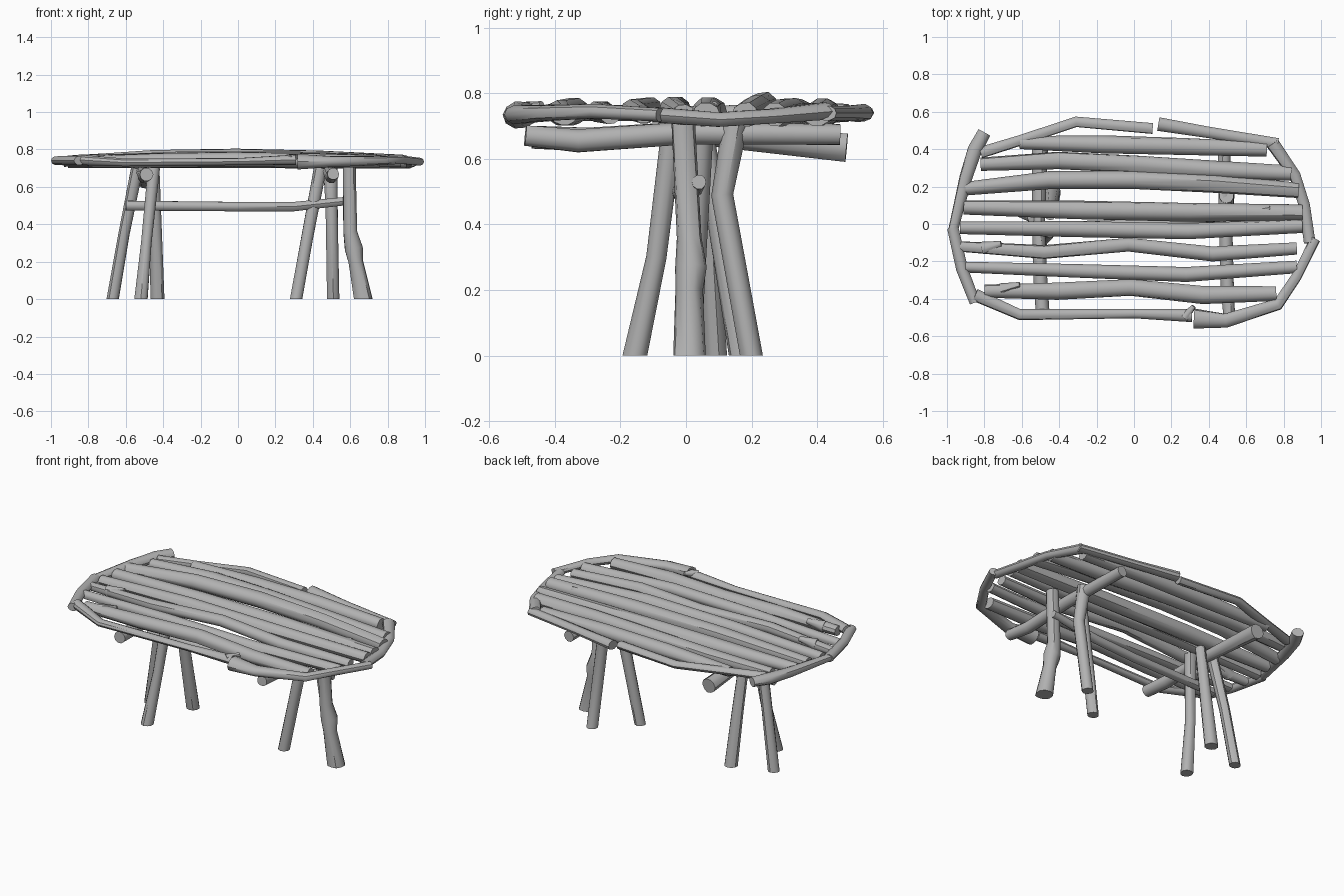
import bpy
import bmesh
import math
import random
from mathutils import Vector

random.seed(4)
SIDES = 10

default_cube = bpy.data.objects.get("Cube")
if default_cube:
    bpy.data.objects.remove(default_cube, do_unlink=True)

# One plain material for all the wood
wood = bpy.data.materials.new("grey_wood")
wood.use_nodes = True
GREY = (0.45, 0.45, 0.45, 1)
wood.diffuse_color = GREY
wood.node_tree.nodes["Principled BSDF"].inputs["Base Color"].default_value = GREY


def branch(name, points, radii, flat_start=False, squash=1.0, rough=0.06):
    """Skin a stick along the points, with one radius or one per point."""
    path = [Vector(p) for p in points]
    if not isinstance(radii, (list, tuple)):
        radii = [radii] * len(path)
    bm = bmesh.new()
    rings = []
    last = len(path) - 1
    run = path[last] - path[0]
    # A steady guide vector keeps the rings from twisting
    upright = abs(run.z) > abs(run.x) + abs(run.y)
    guide = Vector((1, 0, 0)) if upright else Vector((0, 0, 1))
    for i, (centre, radius) in enumerate(zip(path, radii)):
        tangent = (path[min(i + 1, last)] - path[max(i - 1, 0)]).normalized()
        if flat_start and i == 0:
            tangent = Vector((0, 0, 1))
        across = tangent.cross(guide).normalized()
        upward = across.cross(tangent) * squash
        ring = []
        for k in range(SIDES):
            angle = math.tau * k / SIDES
            size = radius * (1 + random.uniform(-rough, rough))
            offset = across * math.cos(angle) + upward * math.sin(angle)
            ring.append(bm.verts.new(centre + offset * size))
        rings.append(ring)
    for low, high in zip(rings, rings[1:]):
        for k in range(SIDES):
            n = (k + 1) % SIDES
            bm.faces.new((low[k], low[n], high[n], high[k]))
    bm.faces.new(rings[0])
    bm.faces.new(rings[-1])
    bmesh.ops.recalc_face_normals(bm, faces=bm.faces)
    mesh = bpy.data.meshes.new(name)
    bm.to_mesh(mesh)
    bm.free()
    mesh.materials.append(wood)
    obj = bpy.data.objects.new(name, mesh)
    bpy.context.collection.objects.link(obj)
    bpy.ops.object.select_all(action='DESELECT')
    obj.select_set(True)
    bpy.context.view_layer.objects.active = obj
    bpy.ops.object.shade_smooth_by_angle(angle=math.radians(40))
    return obj


def slat(name, radius, start, end, ys, lift=0.01):
    """Long stick across the top, with evenly spaced bends and a slight crown."""
    points = []
    for i, y in enumerate(ys):
        t = i / (len(ys) - 1)
        points.append((start + (end - start) * t, y, 0.735 + lift * math.sin(math.pi * t)))
    radii = [radius] * len(ys)
    radii[0] = radius * 0.75
    radii[-1] = radius * 0.85
    branch(name, points, radii, squash=0.88)


def rim(name, outline, radii, heights=None):
    """Flattened stick lying along the edge of the top."""
    heights = heights or [0.74] * len(outline)
    branch(name, [(x, y, z) for (x, y), z in zip(outline, heights)], radii, squash=0.8)


# Slats of the top, from back to front
slat("slat_back", 0.047, -0.61, 0.71, (0.435, 0.425, 0.415, 0.4))
slat("slat_second", 0.048, -0.82, 0.84, (0.32, 0.34, 0.32, 0.29, 0.27))
slat("slat_third", 0.05, -0.9, 0.88, (0.19, 0.235, 0.235, 0.215, 0.18), 0.025)
slat("slat_fourth", 0.05, -0.91, 0.9, (0.09, 0.075, 0.065, 0.06))
slat("slat_fifth", 0.043, -0.93, 0.9, (-0.02, -0.025, -0.04, -0.01), 0.02)
slat("slat_sixth", 0.038, -0.93, 0.87, (-0.12, -0.15, -0.11, -0.16, -0.13), 0.02)
slat("slat_seventh", 0.038, -0.9, 0.87, (-0.23, -0.25, -0.27, -0.23))
slat("slat_front", 0.046, -0.8, 0.76, (-0.36, -0.36, -0.34, -0.38, -0.37))

# Tapered twig stubs on the slats
for label, x, y in (("sixth", -0.73, -0.13), ("front", -0.63, -0.35), ("fourth", 0.71, 0.06)):
    branch("stub_" + label, [(x - 0.08, y, 0.74), (x + 0.02, y + 0.025, 0.76)], [0.034, 0.015])

# Rim sticks around the top
rim("rim_right_front", [(-0.97, -0.02), (-0.92, -0.24), (-0.85, -0.42)], [0.03, 0.031, 0.03])
rim("rim_right_back", [(-0.97, -0.04), (-0.9, 0.25), (-0.85, 0.4), (-0.8, 0.49)],
    [0.026, 0.035, 0.04, 0.035])
rim("rim_back_right", [(-0.82, 0.38), (-0.6, 0.45), (-0.31, 0.545), (0.1, 0.51)],
    [0.03, 0.028, 0.028, 0.03])
rim("rim_back_left", [(0.13, 0.535), (0.4, 0.49), (0.77, 0.43)], [0.035, 0.03, 0.03])
rim("rim_left_back", [(0.74, 0.43), (0.86, 0.26), (0.91, 0.1), (0.94, -0.1)],
    [0.035, 0.03, 0.03, 0.03], [0.745, 0.73, 0.72, 0.735])
rim("rim_left_front", [(0.97, -0.08), (0.87, -0.28), (0.77, -0.43), (0.49, -0.515), (0.32, -0.505)],
    [0.028, 0.028, 0.031, 0.038, 0.053], [0.735, 0.745, 0.74, 0.735, 0.735])
rim("rim_front", [(-0.85, -0.38), (-0.61, -0.485), (0, -0.48), (0.31, -0.49)],
    [0.035, 0.028, 0.024, 0.035], [0.745, 0.73, 0.735, 0.745])
branch("rim_splinter", [(0.27, -0.5, 0.75), (0.32, -0.44, 0.765)], [0.025, 0.012])

# Cross beams under the slats
branch("beam_right", [(-0.49, -0.47, 0.665), (-0.5, -0.3, 0.66), (-0.51, 0, 0.68), (-0.5, 0.49, 0.635)],
       [0.036, 0.038, 0.034, 0.045])
branch("beam_left", [(0.51, -0.49, 0.67), (0.5, -0.33, 0.655), (0.49, 0, 0.68), (0.48, 0.47, 0.675)],
       [0.032, 0.036, 0.036, 0.032])

# Three splayed legs at each end
branch("leg_right_front", [(-0.52, -0.155, 0), (-0.49, -0.09, 0.3), (-0.45, -0.04, 0.7)],
       [0.037, 0.03, 0.034], True)
branch("leg_right_back", [(-0.43, 0.17, 0), (-0.44, 0.11, 0.35), (-0.45, 0.05, 0.7)],
       [0.038, 0.034, 0.03], True)
branch("leg_right_outer", [(-0.67, 0.09, 0), (-0.61, 0.07, 0.35), (-0.54, 0.04, 0.7)],
       [0.034, 0.032, 0.034], True)
branch("leg_left_front", [(0.31, 0.01, 0), (0.37, 0.03, 0.33), (0.44, 0.05, 0.7)],
       [0.034, 0.032, 0.036], True)
branch("leg_left_back", [(0.51, 0.2, 0), (0.5, 0.11, 0.49), (0.495, 0.15, 0.71)],
       [0.034, 0.033, 0.04], True)
branch("leg_left_outer", [(0.67, 0.01, 0), (0.63, 0.01, 0.2), (0.62, 0.015, 0.27), (0.6, 0.01, 0.36),
                          (0.595, -0.01, 0.71)],
       [0.052, 0.04, 0.05, 0.038, 0.036], True)

# Stretcher joining the two leg groups
branch("stretcher", [(-0.6, -0.02, 0.5), (0, 0, 0.495), (0.3, 0.02, 0.495), (0.63, 0.04, 0.53)],
       [0.028, 0.026, 0.026, 0.022])
